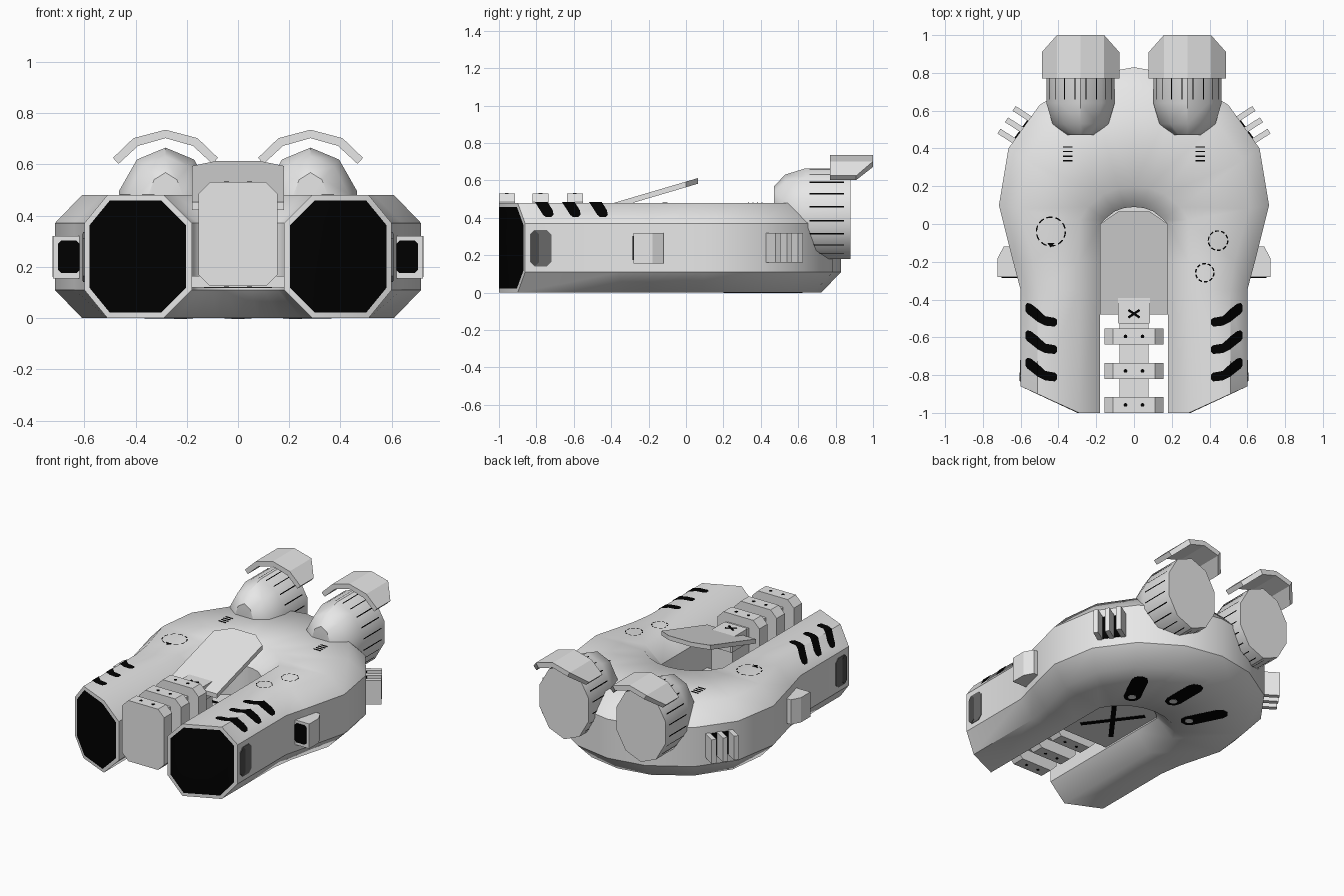
import bpy, bmesh, math
from mathutils import Vector

if "Cube" in bpy.data.objects:
    bpy.data.objects.remove(bpy.data.objects["Cube"])


def material(name, v):
    m = bpy.data.materials.new(name)
    m.diffuse_color = (v, v, v, 1)
    m.use_nodes = True
    m.node_tree.nodes["Principled BSDF"].inputs["Base Color"].default_value = m.diffuse_color
    return m


GREY = material("light grey", 0.8)
BLACK = material("black", 0.0)
DARK = material("dark grey", 0.14)


def finish(name, bm, mats, mirror=False, smooth=None, closed=True):
    if closed:
        bmesh.ops.recalc_face_normals(bm, faces=bm.faces[:])
    me = bpy.data.meshes.new(name)
    bm.to_mesh(me)
    bm.free()
    for m in mats:
        me.materials.append(m)
    ob = bpy.data.objects.new(name, me)
    bpy.context.collection.objects.link(ob)
    if smooth:
        bpy.ops.object.select_all(action='DESELECT')
        ob.select_set(True)
        bpy.context.view_layer.objects.active = ob
        bpy.ops.object.shade_smooth_by_angle(angle=math.radians(smooth))
    if mirror:
        mod = ob.modifiers.new("mirror", 'MIRROR')
        mod.use_clip = True
    return ob


def loft(bm, rings, caps=True):
    vs = [[bm.verts.new(p) for p in r] for r in rings]
    n = len(vs[0])
    for a, b in zip(vs, vs[1:]):
        for i in range(n):
            bm.faces.new((a[i], a[(i + 1) % n], b[(i + 1) % n], b[i]))
    if caps:
        bm.faces.new(vs[0])
        bm.faces.new(vs[-1])
    return vs


def prism(name, pts, axis, lo, hi, mat=GREY, mirror=False):
    """Extrude a 2D outline along an axis."""
    put = {'x': lambda u, v, w: (w, u, v), 'y': lambda u, v, w: (u, w, v),
           'z': lambda u, v, w: (u, v, w)}[axis]
    bm = bmesh.new()
    loft(bm, [[put(u, v, w) for u, v in pts] for w in (lo, hi)])
    return finish(name, bm, [mat], mirror)


def chamfered(u0, u1, v0, v1, c):
    return [(u0 + c, v0), (u1 - c, v0), (u1, v0 + c), (u1, v1 - c),
            (u1 - c, v1), (u0 + c, v1), (u0, v1 - c), (u0, v0 + c)]


def bar(a, b, w):
    """Outline of a straight strip from a to b."""
    a, b = Vector(a), Vector(b)
    d = (b - a).normalized() * w / 2
    n = Vector((-d.y, d.x))
    return [tuple(p) for p in (a + n, a - n, b - n, b + n)]


def slot(a, b, w):
    """Outline of a strip with rounded ends."""
    a, b = Vector(a), Vector(b)
    t = math.atan2(b.y - a.y, b.x - a.x)
    pts = []
    for c, s in ((a, t + math.pi / 2), (b, t - math.pi / 2)):
        pts += [(c.x + w / 2 * math.cos(s + math.pi * k / 4),
                 c.y + w / 2 * math.sin(s + math.pi * k / 4)) for k in range(5)]
    return pts


def circle(x, y, r, n=20):
    return [(x + r * math.cos(math.tau * k / n), y + r * math.sin(math.tau * k / n))
            for k in range(n)]


# Horseshoe hull: an octagonal section swept round half the U, then mirrored
stations = [((.18, -.35), (.6, -.35)), ((.18, -.2), (.64, -.2)),
            ((.18, 0), (.715, .1)), ((.155, .025), (.665, .4)),
            ((.10, .068), (.5, .63)), ((.05, .085), (.25, .785)), ((0, .09), (0, .83))]


def section(cols):
    (a, b, c, d) = cols
    return [(*a, .11), (*b, 0), (*c, 0), (*d, .11), (*d, .37), (*c, .48), (*b, .48), (*a, .37)]


rings = [section([(.18, -1), (.29, -1), (.51, -.9), (.6, -.86)])]
for p, q in stations:
    p, q = Vector(p), Vector(q)
    d = (q - p).normalized()
    rings.append(section([tuple(v) for v in (p, p + d * .11, q - d * (.09 if q.y < -.3 else .108), q)]))
bm = bmesh.new()
vs = loft(bm, rings, caps=False)
v = vs[0]
for a, b in zip(vs, vs[1:]):      # crisp edges along the vertical walls
    for i in (0, 3, 4, 7):
        bm.edges.get((a[i], b[i])).smooth = False
caps = [bm.faces.new((v[0], v[1], v[6], v[7])), bm.faces.new(v[1:7])]
bmesh.ops.recalc_face_normals(bm, faces=bm.faces[:])
bmesh.ops.inset_region(bm, faces=caps, thickness=.022, use_even_offset=True)
for f in caps:
    f.material_index = 1
finish("hull", bm, [GREY, BLACK], True, 50, closed=False)

# Engine pods with ten sides, a rounded nose and dark seams
EX, EZ, RX, RZ = .283, .422, .19, .243


def pod_ring(y, sx, sz):
    return [Vector((EX + RX * sx * math.sin(math.tau * k / 10), y,
                    EZ + RZ * sz * math.cos(math.tau * k / 10))) for k in range(10)]


bm = bmesh.new()
loft(bm, [pod_ring(*r) for r in ((.47, .4, .6), (.53, .82, .86), (.64, 1, 1), (.88, 1, 1))])
finish("engine_pod", bm, [GREY], True, 40)
bm = bmesh.new()
r0, r1 = pod_ring(.66, 1.012, 1.012), pod_ring(.845, 1.012, 1.012)
for k in range(10):
    j = (k + 1) % 10
    for t in (.25, .75):
        q = [r[k].lerp(r[j], s) for r, s in ((r0, t - .025), (r0, t + .025), (r1, t + .025), (r1, t - .025))]
        bm.faces.new([bm.verts.new(p) for p in q])
finish("engine_seams", bm, [BLACK], True)

# Arched hoods over the engines, shorter at the sides
bm = bmesh.new()
arch = [(-.205, .625, -.183, .602, .91), (-.125, .702, -.107, .672, 1), (0, .735, 0, .702, 1),
        (.125, .702, .107, .672, 1), (.205, .625, .183, .602, .91)]
loft(bm, [[(EX + a, .77, b), (EX + a, y, b), (EX + c, y, d), (EX + c, .77, d)]
          for a, b, c, d, y in arch])
finish("engine_hood", bm, [GREY], True)

# Side scoops with black mouths
prism("side_scoop", [(.58, -.28), (.722, -.28), (.722, -.18), (.69, -.12), (.58, -.12)],
      'z', .155, .32, GREY, True)
prism("scoop_mouth", chamfered(.618, .702, .175, .302, .012), 'y', -.285, -.278, BLACK, True)

# Three angled slats at each rear flank, over a black plate
for i in range(3):
    tip = Vector((.635 + .04 * i, .612 - .06 * i))
    prism("rear_slat", bar(tip - Vector((.1, .065)), tip, .03), 'z', .16, .32, GREY, True)
prism("slat_backing", bar((.645, .432), (.545, .571), .009), 'z', .165, .315, BLACK, True)

# Dark windows on the outer arm sides
prism("side_window", chamfered(-.835, -.72, .14, .335, .025), 'x', .597, .604, DARK, True)
SHADE = material("charcoal grey", 0.07)
prism("window_shade", chamfered(-.832, -.785, .145, .33, .018), 'x', .602, .606, SHADE, True)

# Black slashes wrapping the arm's top and bevel
slash = [(.407, -.53, -.507), (.42, -.543, -.497), (.47, -.538, -.488), (.51, -.518, -.45),
         (.545, -.49, -.423), (.565, -.475, -.418), (.575, -.46, -.43)]
bm = bmesh.new()
for i in range(3):
    rows = []
    for x, lo, hi in slash:
        z = .484 - max(0, x - .51) * .11 / .09
        rows.append([bm.verts.new((x, y - .145 * i, z)) for y in (lo, hi)])
    for a, b in zip(rows, rows[1:]):
        bm.faces.new((a[0], b[0], b[1], a[1]))
finish("arm_slashes", bm, [BLACK], True)

# Thin dashed hatch rings and small vents on the deck
for x, y, r in ((-.44, -.04, .08), (.445, -.088, .055), (.375, -.258, .052)):
    bm = bmesh.new()
    a, b = ([bm.verts.new((*p, .483)) for p in circle(x, y, q, 30)] for q in (r, r - .007))
    for k in range(30):
        j = (k + 1) % 30
        if k % 3:
            bm.faces.new((a[k], a[j], b[j], b[k]))
    finish("hatch_ring", bm, [BLACK])
prism("hatch_latch", [(-.46, -.1), (-.44, -.125), (-.42, -.1)], 'z', .479, .483, BLACK)
for i in range(4):
    y = .335 + .024 * i
    prism("deck_vent", bar((.325, y), (.375, y), .006), 'z', .479, .483, BLACK, True)

# Central spine, ribs and their rivets
prism("spine", [(-.077, .2), (.077, .2), (.077, .47), (-.077, .47)], 'y', -.97, -.38)
for y in (-1, -.82, -.637):
    prism("rib", chamfered(-.155, .155, .125, .53, .045), 'y', y, y + .085)
    prism("rivet_top", circle(.045, y + .042, .01, 8), 'z', .528, .532, BLACK, True)
    prism("rivet_bottom", circle(.045, y + .042, .01, 8), 'z', .123, .127, BLACK, True)

# Hinge block with a cross on top
prism("hinge_block", chamfered(-.085, .085, -.53, -.36, .008), 'z', .38, .478)
for s in (-1, 1):
    prism("hinge_cross", bar((-.03, -.475 - .02 * s), (.03, -.475 + .02 * s), .012),
          'z', .477, .481, BLACK)

# Raised canopy lid
bm = bmesh.new()
outline = [(-.18, -.48), (.18, -.48), (.18, 0), (.085, .065), (-.085, .065), (-.18, 0)]
loft(bm, [[(x, y, .452 + (y + .48) * .295 - t) for x, y in outline] for t in (0, .03)])
finish("canopy_lid", bm, [GREY])

# Bay floor with slats above and a black cross below
prism("bay_floor", [(-.185, -.48), (.185, -.48), (.185, 0), (.1, .09), (-.1, .09), (-.185, 0)],
      'z', .12, .165)
for s in (-1, 1):
    prism("floor_cross", bar((-.12, -.2 - .16 * s), (.12, -.2 + .16 * s), .03), 'z', .117, .122, BLACK)
for i in range(4):
    prism("floor_slat", bar((.03, -.32 + .08 * i), (.14, -.32 + .08 * i), .02),
          'z', .164, .169, BLACK, True)

# Landing gear slots under the rear
for a, b in (((-.225, .25), (-.315, .43)), ((0, .37), (0, .57)), ((.225, .25), (.315, .43))):
    prism("gear_slot", slot(a, b, .105), 'z', -.001, .004, BLACK)
    prism("gear_pin", circle(*a, .025, 10), 'z', -.003, .002, GREY)
